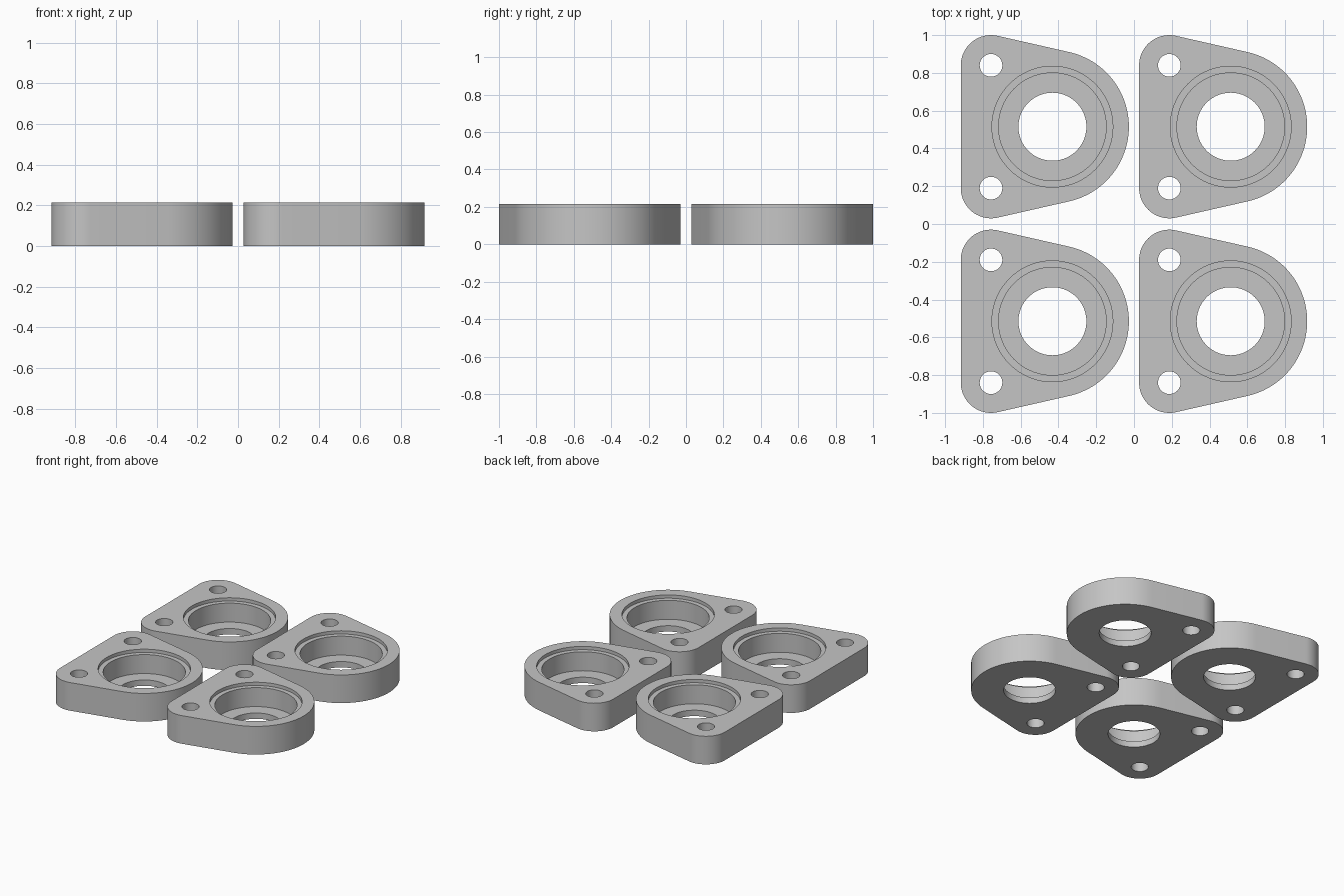
import bpy, bmesh, math
from mathutils import Vector

if "Cube" in bpy.data.objects:
    bpy.data.objects.remove(bpy.data.objects["Cube"])

HEIGHT = 0.215
BORE_X = 0.04                          # bore axis, relative to the plate centre
BOLTS = [(-0.285, 0.325), (-0.285, -0.325)]

grey = bpy.data.materials.new("grey metal")
grey.diffuse_color = (0.56, 0.56, 0.56, 1)
grey.use_nodes = True
grey.node_tree.nodes["Principled BSDF"].inputs["Base Color"].default_value = grey.diffuse_color


def arc(cx, cy, r, start, end, n):
    return [(cx + r * math.cos(math.radians(start + (end - start) * i / n)),
             cy + r * math.sin(math.radians(start + (end - start) * i / n)))
            for i in range(n + 1)]


def link(name, bm):
    mesh = bpy.data.meshes.new(name)
    bmesh.ops.recalc_face_normals(bm, faces=bm.faces)
    bm.to_mesh(mesh)
    bm.free()
    mesh.materials.append(grey)
    ob = bpy.data.objects.new(name, mesh)
    bpy.context.collection.objects.link(ob)
    return ob


def prism(name, outline, z0, z1):
    bm = bmesh.new()
    face = bm.faces.new([bm.verts.new((x, y, z0)) for x, y in outline])
    new = bmesh.ops.extrude_face_region(bm, geom=[face])["geom"]
    bmesh.ops.translate(bm, vec=(0, 0, z1 - z0),
                        verts=[v for v in new if isinstance(v, bmesh.types.BMVert)])
    return link(name, bm)


def turned(name, profile, cx, n):
    # closed solid of revolution from (radius, height) pairs
    bm = bmesh.new()
    rings = [[bm.verts.new((x, y, z)) for x, y in arc(cx, 0, r, 0, 360, n)[:-1]]
             for r, z in profile]
    for a, b in zip(rings, rings[1:]):
        for i in range(n):
            j = (i + 1) % n
            bm.faces.new((a[i], a[j], b[j], b[i]))
    bm.faces.new(rings[0])
    bm.faces.new(rings[-1])
    return link(name, bm)


# Rounded plate outline: one large arc around the bore, two small corner arcs
outline = (arc(BORE_X, 0, 0.405, -77.2, 77.2, 48)
           + arc(*BOLTS[0], 0.16, 77.2, 180, 20)
           + arc(*BOLTS[1], 0.16, 180, 282.8, 20))
plate = prism("flange_plate_1", outline, 0, HEIGHT)

# Stepped bearing seat and the two bolt holes
cutters = [turned("bore_cutter", [(0.18, -0.1), (0.18, 0.045), (0.285, 0.045),
                                  (0.285, 0.19), (0.32, 0.19), (0.32, 0.3)], BORE_X, 72)]
for x, y in BOLTS:
    cutters.append(prism("bolt_cutter", arc(x, y, 0.06, 0, 360, 32)[:-1], -0.1, 0.3))

bpy.context.view_layer.objects.active = plate
plate.select_set(True)
for cutter in cutters:
    mod = plate.modifiers.new("cut", 'BOOLEAN')
    mod.object = cutter
    mod.operation = 'DIFFERENCE'
    mod.solver = 'EXACT'
    bpy.ops.object.modifier_apply(modifier=mod.name)
    bpy.data.objects.remove(cutter)
bpy.ops.object.shade_smooth_by_angle(angle=math.radians(30))

# Four identical plates in a two by two layout
places = [(sx * 0.472, sy * 0.515, 0) for sx in (-1, 1) for sy in (-1, 1)]
for i, place in enumerate(places):
    ob = plate
    if i:
        ob = plate.copy()
        ob.name = f"flange_plate_{i + 1}"
        bpy.context.collection.objects.link(ob)
    ob.location = Vector(place)
